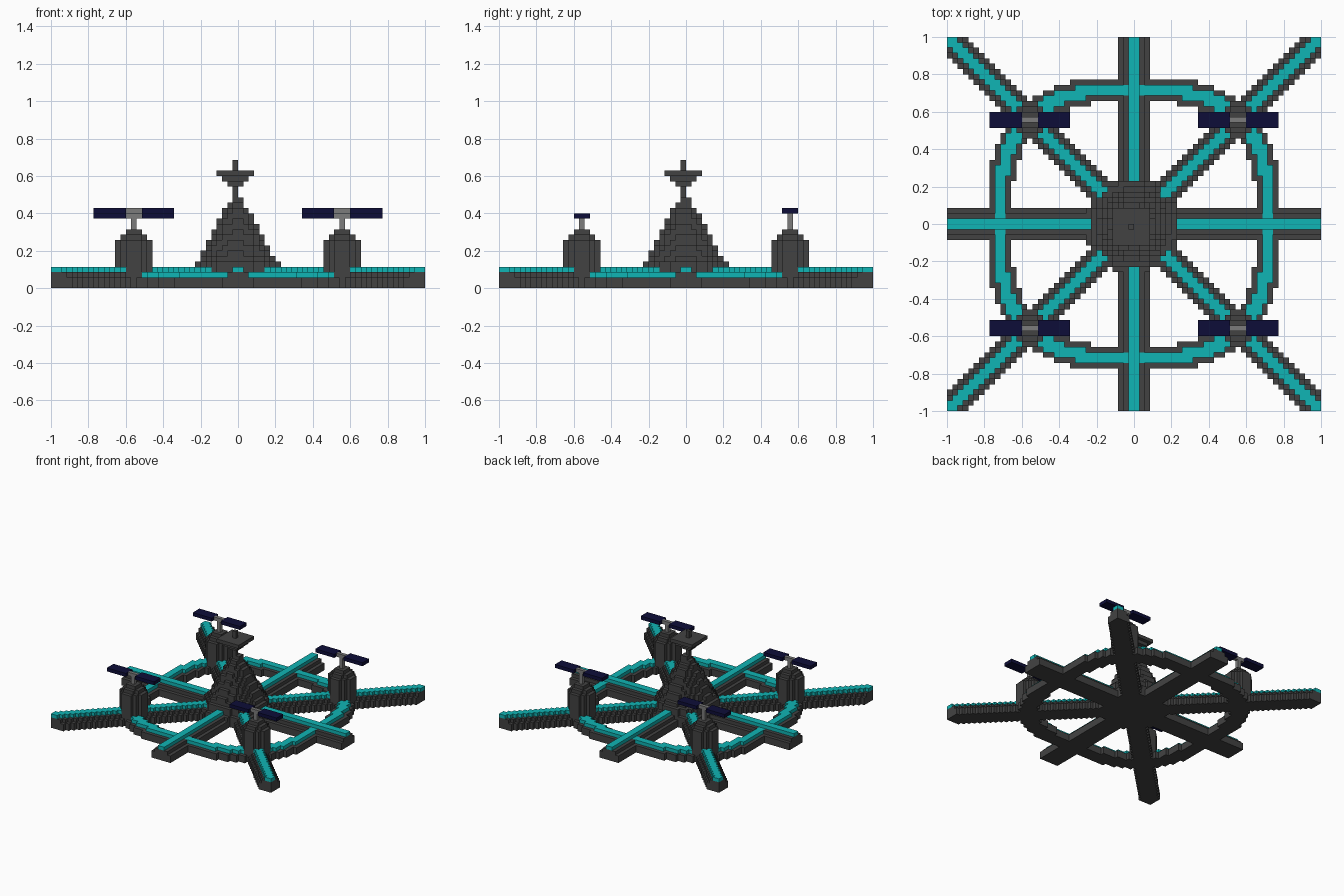
import bpy, bmesh
from math import hypot
from mathutils import Vector

if "Cube" in bpy.data.objects:
    bpy.data.objects.remove(bpy.data.objects["Cube"])

U = 2 / 70            # edge length of one block
SPAN = range(-35, 35)


def material(name, rgb):
    m = bpy.data.materials.new(name)
    m.diffuse_color = (*rgb, 1)
    m.use_nodes = True
    m.node_tree.nodes["Principled BSDF"].inputs["Base Color"].default_value = m.diffuse_color
    return m


DARK = material("dark_grey", (0.055, 0.055, 0.055))
TEAL = material("teal", (0.005, 0.46, 0.46))
NAVY = material("navy", (0.004, 0.004, 0.04))
STEEL = material("light_grey", (0.2, 0.2, 0.2))

AXES = [Vector(v) for v in ((1, 0, 0), (0, 1, 0), (0, 0, 1))]


def blocks(name, cells, mat):
    """Mesh the outer skin of a set of (i, j, k) blocks."""
    bm = bmesh.new()
    cache = {}

    def vert(p):
        key = tuple(round(c) for c in p)
        if key not in cache:
            cache[key] = bm.verts.new(Vector(key) * U)
        return cache[key]

    for c in cells:
        for a in range(3):
            n, u, v = AXES[a], AXES[(a + 1) % 3], AXES[(a + 2) % 3]
            for s in (1, -1):
                if tuple(round(x) for x in Vector(c) + n * s) in cells:
                    continue
                o = Vector(c) + (n if s > 0 else Vector())
                quad = [o, o + u, o + u + v, o + v]
                bm.faces.new([vert(p) for p in quad[::s]])
    me = bpy.data.meshes.new(name)
    bm.to_mesh(me)
    bm.free()
    me.materials.append(mat)
    ob = bpy.data.objects.new(name, me)
    bpy.context.collection.objects.link(ob)
    return ob


def box(i, j, k):
    return {(x, y, z) for x in range(*i) for y in range(*j) for z in range(*k)}


def disc(cx, cy, r, k):
    """Round layer; cx, cy are in block units."""
    return {(i, j, k) for i in SPAN for j in SPAN
            if hypot(i + .5 - cx, j + .5 - cy) <= r}


# Central tower: round stepped cone
tower = set()
RADII = [8.1, 7.1, 6.4, 6.1, 5.4, 5.1, 4.4, 4.1, 3.4, 3.1, 2.4, 1.5]
for k, r in enumerate([8.9, 8.9, 8.9, 8.1] + RADII):
    tower |= disc(-.25, -.25, r, k)
blocks("tower", tower, DARK)

# Mast with a square flared dish
mast = box((-1, 0), (-1, 0), (16, 24)) | box((-1, 1), (-1, 1), (16, 17))
for k, h in ((19, 1), (20, 2), (21, 3)):
    mast |= box((-1 - h, h), (-1 - h, h), (k, k + 1))
blocks("mast_and_dish", mast, DARK)

# Motors, rotor hubs and blades at the four diagonals
motors = set()
for side, sx in (("left", -20), ("right", 19)):
    for end, sy, top in (("front", -20, 13), ("back", 19, 14)):
        pod = set()
        for k in range(1, 11):
            r = 3.4 if k < 9 else 2.4 if k == 9 else 1.5
            pod |= disc(sx + .5, sy + .5, r, k)
        motors |= pod
        tag = f"{end}_{side}"
        blocks(f"motor_{tag}", pod, DARK)
        shaft = box((sx, sx + 1), (sy, sy + 1), (11, top))
        shaft |= box((sx - 1, sx + 2), (sy, sy + 1), (top, top + 1))
        blocks(f"rotor_shaft_{tag}", shaft, STEEL)
        blades = box((sx - 7, sx - 1), (sy - 1, sy + 2), (top, top + 1))
        blades |= box((sx + 2, sx + 8), (sy - 1, sy + 2), (top, top + 1))
        blocks(f"rotor_blades_{tag}", blades, NAVY)

# Frame: eight stepped arms and a rounded ring, each capped with a teal strip
arms, ring, arm_trim, ring_trim = set(), set(), set(), set()
for i in SPAN:
    for j in SPAN:
        x, y = abs(i + .5), abs(j + .5)
        off = min(x + .5, y + .5, abs(x - y) + 1)   # steps from nearest arm axis
        for k, reach in enumerate((3, 3, 2)):
            if off <= reach or abs(x - y) <= reach:
                arms.add((i, j, k))
        if min(x, y) < 1 or abs(x - y) <= 1:
            arm_trim.add((i, j, 3))
        d = (x ** 2.8 + y ** 2.8) ** (1 / 2.8)      # squarish circle
        if 23 < d < 27.45:
            ring |= {(i, j, 0), (i, j, 1)}
            if 24 <= d <= 26.4:
                ring_trim.add((i, j, 2))

solid = tower | motors
ring_trim -= solid
blocks("frame", (arms | ring) - solid - ring_trim, DARK)
blocks("arm_trim", arm_trim - solid, TEAL)
blocks("ring_trim", ring_trim, TEAL)
